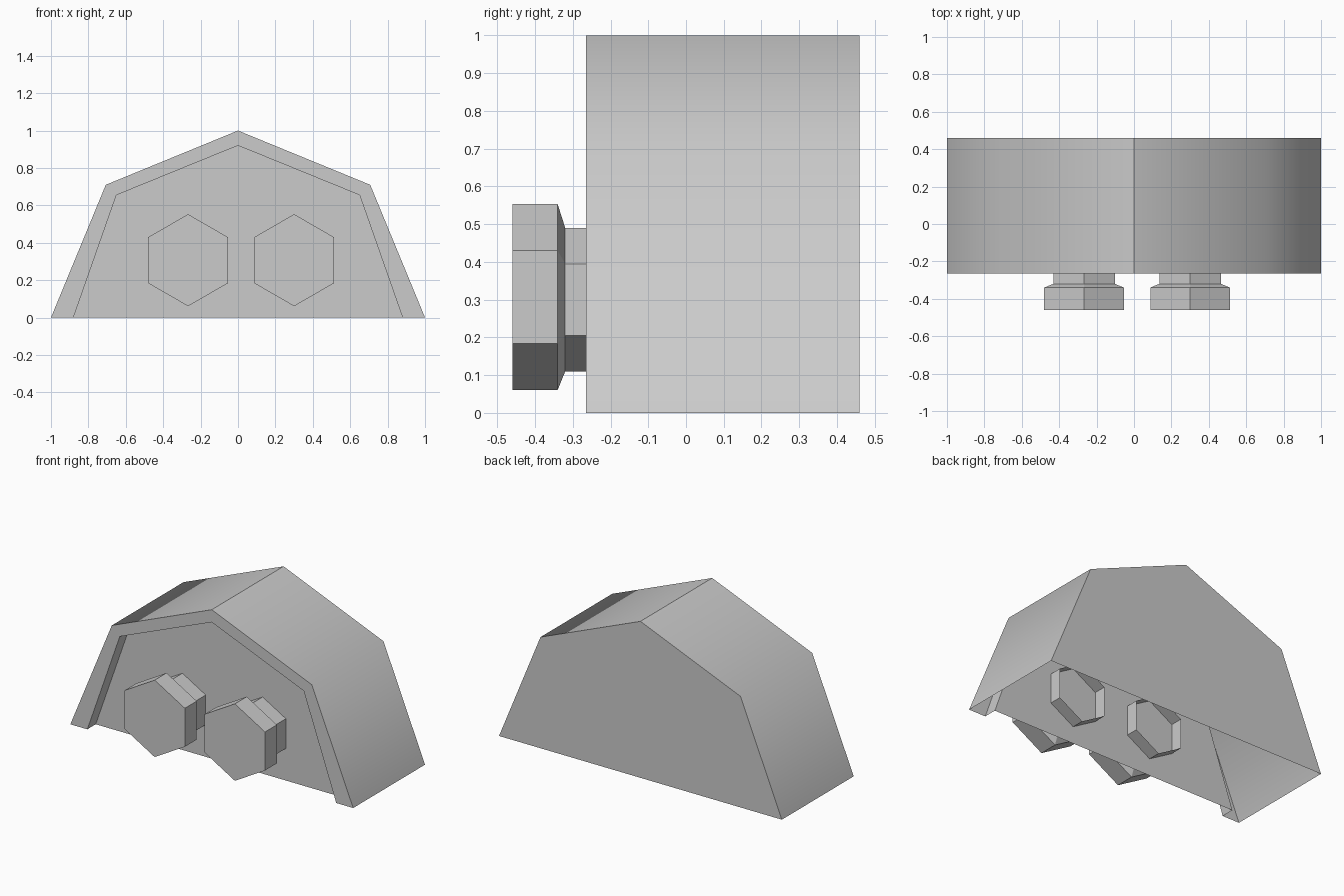
import bpy, bmesh, math

cube = bpy.data.objects.get("Cube")
if cube:
    bpy.data.objects.remove(cube, do_unlink=True)

grey = bpy.data.materials.new("plain_grey")
grey.use_nodes = True
colour = (0.6, 0.6, 0.6, 1)
grey.diffuse_color = colour
grey.node_tree.nodes["Principled BSDF"].inputs["Base Color"].default_value = colour


def finish(name, bm):
    mesh = bpy.data.meshes.new(name)
    bm.to_mesh(mesh)
    bm.free()
    mesh.materials.append(grey)
    obj = bpy.data.objects.new(name, mesh)
    bpy.context.collection.objects.link(obj)
    return obj


def ring(bm, points, y):
    return [bm.verts.new((x, y, z)) for x, z in points]


def bridge(bm, a, b, closed):
    """Join two matching rings with quads facing outward."""
    n = len(a)
    return [bm.faces.new((a[i], a[(i + 1) % n], b[(i + 1) % n], b[i]))
            for i in range(n if closed else n - 1)]


def arch(half):
    """Mirror half of an arch profile, running from +x over the top to -x."""
    return half + [(-x, z) for x, z in reversed(half[:-1])]


# Housing: arched shell open underneath, with a rim and a recessed front panel
outer = arch([(1, 0), (0.707, 0.71), (0, 1)])
inner = arch([(0.88, 0), (0.65, 0.655), (0, 0.92)])
FRONT, PANEL, BACK = -0.265, -0.18, 0.46

bm = bmesh.new()
front = ring(bm, outer, FRONT)
back = ring(bm, outer, BACK)
lip = ring(bm, inner, FRONT)
recess = ring(bm, inner, PANEL)
shell = bridge(bm, front, back, False)
bridge(bm, lip, front, False)
bridge(bm, recess, lip, False)
bm.faces.new(list(reversed(back)))
bm.faces.new(recess)
for f in shell:
    f.smooth = True
# Shoulders are smooth; the ridge and the end outlines stay sharp
for e in bm.edges:
    shoulder = all(f in shell for f in e.link_faces) and abs(e.verts[0].co.x) > 0.1
    e.smooth = shoulder
bm.normal_update()
for f in bm.faces:
    if f not in shell and f.calc_center_median().y > BACK - 0.01 and f.normal.y < 0:
        f.normal_flip()
    elif len(f.verts) == 5 and f.calc_center_median().y < 0 and f.normal.y > 0:
        f.normal_flip()
finish("housing", bm)


# Bolts: hexagonal tube through the panel, chamfered head, open at the rear
def hexagon(cx, cz, r):
    return [(cx + r * math.sin(i * math.pi / 3), cz + r * math.cos(i * math.pi / 3))
            for i in range(6)]


sections = [(-0.10, 0.19, 0.30), (-0.32, 0.19, 0.30),
            (-0.34, 0.246, 0.307), (-0.46, 0.246, 0.307)]
for side, cx in (("left", 0.30), ("right", -0.267)):
    bm = bmesh.new()
    rings = [ring(bm, hexagon(cx, cz, r), y) for y, r, cz in sections]
    for a, b in zip(rings, rings[1:]):
        bridge(bm, a, b, True)
    bm.faces.new(rings[-1])
    bmesh.ops.recalc_face_normals(bm, faces=bm.faces)
    finish(side + "_bolt", bm)
